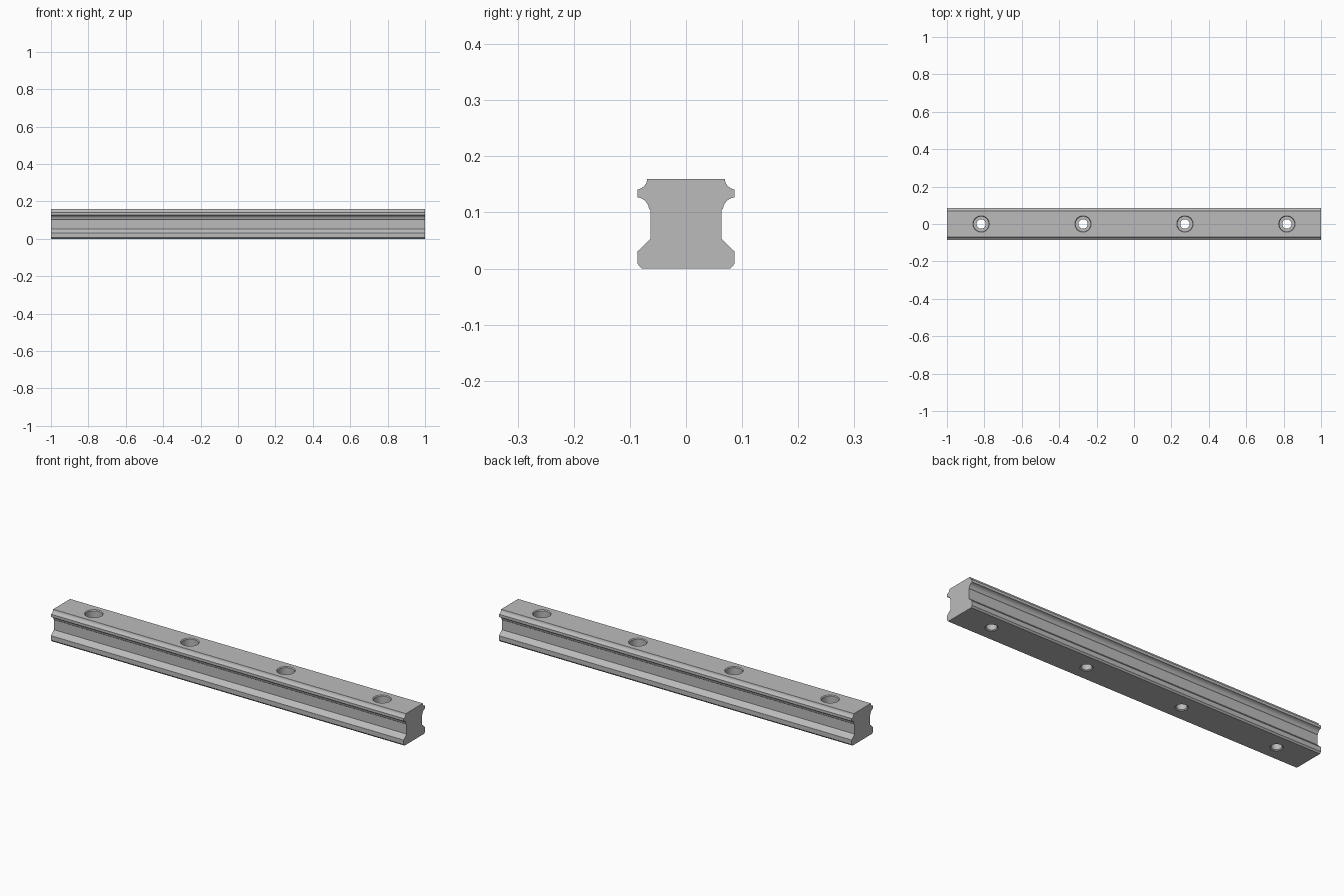
import bpy, bmesh, math

if "Cube" in bpy.data.objects:
    bpy.data.objects.remove(bpy.data.objects["Cube"], do_unlink=True)

LENGTH = 2.0
HEIGHT = 0.16
HOLE_PITCH = 0.545

steel = bpy.data.materials.new("brushed steel grey")
steel.use_nodes = True
colour = (0.5, 0.5, 0.5, 1)
steel.diffuse_color = colour
steel.node_tree.nodes["Principled BSDF"].inputs["Base Color"].default_value = colour


def groove(y0, z0, y1, z1, cy, cz, steps=6):
    """Concave arc from (y0, z0) to (y1, z1), swept about a centre (cy, cz)."""
    a0, a1 = math.atan2(z0 - cz, y0 - cy), math.atan2(z1 - cz, y1 - cy)
    a0, a1 = a0 % math.tau, a1 % math.tau
    r0, r1 = math.hypot(y0 - cy, z0 - cz), math.hypot(y1 - cy, z1 - cz)
    pts = []
    for i in range(steps + 1):
        t = i / steps
        a, r = a0 + (a1 - a0) * t, r0 + (r1 - r0) * t
        pts.append((cy + r * math.cos(a), cz + r * math.sin(a)))
    return pts


def make_object(name, bm):
    bmesh.ops.recalc_face_normals(bm, faces=bm.faces)
    mesh = bpy.data.meshes.new(name)
    bm.to_mesh(mesh)
    bm.free()
    mesh.materials.append(steel)
    obj = bpy.data.objects.new(name, mesh)
    bpy.context.collection.objects.link(obj)
    return obj


# Rail: half profile mirrored in y, then extruded along x
half = [(0.079, 0), (0.086, 0.008), (0.086, 0.031), (0.063, 0.053), (0.063, 0.104)]
half += groove(0.066, 0.107, 0.086, 0.127, 0.089, 0.104)
half += groove(0.086, 0.141, 0.069, HEIGHT, 0.089, 0.162)
profile = half + [(-y, z) for y, z in reversed(half)]

bm = bmesh.new()
end = bm.faces.new([bm.verts.new((-LENGTH / 2, y, z)) for y, z in profile])
swept = bmesh.ops.extrude_face_region(bm, geom=[end])["geom"]
bmesh.ops.translate(bm, vec=(LENGTH, 0, 0),
                    verts=[v for v in swept if isinstance(v, bmesh.types.BMVert)])
rail = make_object("rail", bm)

# Stepped bolt holes: chamfered counterbore above a narrower through hole
steps = [(0.03, -0.02), (0.03, 0), (0.025, 0.004), (0.025, 0.1),
         (0.04, 0.1), (0.04, HEIGHT - 0.004), (0.044, HEIGHT), (0.044, HEIGHT + 0.02)]
SIDES = 32
bm = bmesh.new()
for i in range(4):
    x = (i - 1.5) * HOLE_PITCH
    rings = []
    for r, z in steps:
        rings.append([bm.verts.new((x + r * math.cos(math.tau * k / SIDES),
                                    r * math.sin(math.tau * k / SIDES), z))
                      for k in range(SIDES)])
    for low, high in zip(rings, rings[1:]):
        for k in range(SIDES):
            n = (k + 1) % SIDES
            bm.faces.new((low[k], low[n], high[n], high[k]))
    bm.faces.new(rings[0][::-1])
    bm.faces.new(rings[-1])
cutter = make_object("bolt_hole_cutter", bm)

# Cut the holes, then drop the cutter
cut = rail.modifiers.new("bolt holes", "BOOLEAN")
cut.operation = "DIFFERENCE"
cut.solver = "EXACT"
cut.object = cutter
bpy.ops.object.select_all(action="DESELECT")
rail.select_set(True)
bpy.context.view_layer.objects.active = rail
bpy.ops.object.modifier_apply(modifier=cut.name)
bpy.data.objects.remove(cutter, do_unlink=True)
bpy.ops.object.shade_smooth_by_angle(angle=math.radians(25))
